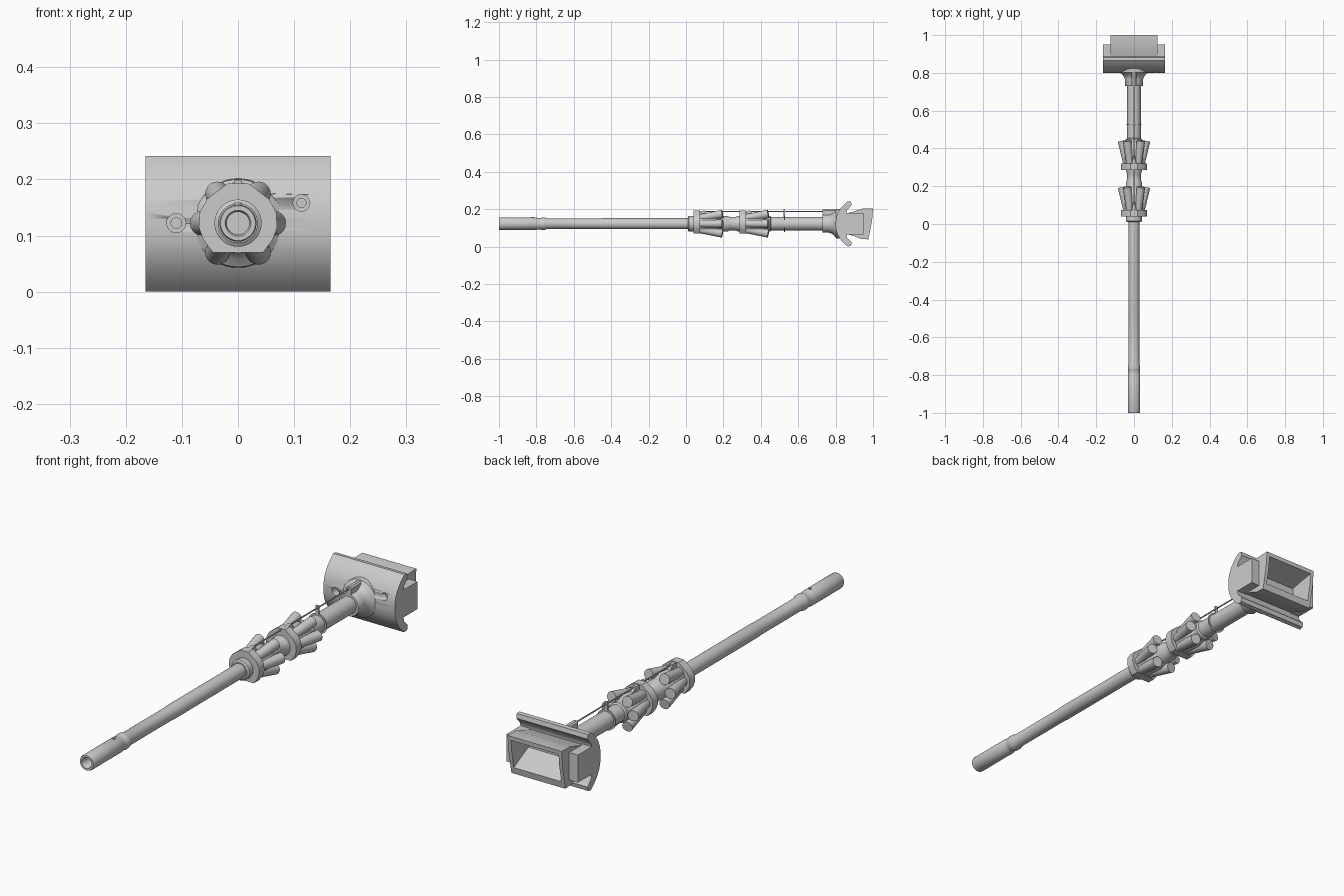
import bpy, bmesh, math
from mathutils import Vector

if "Cube" in bpy.data.objects:
    bpy.data.objects.remove(bpy.data.objects["Cube"])

ZC = 0.122  # height of the long axis
grey = bpy.data.materials.new("mid grey")
grey.diffuse_color = (0.6, 0.6, 0.6, 1)
grey.use_nodes = True
grey.node_tree.nodes["Principled BSDF"].inputs["Base Color"].default_value = grey.diffuse_color


def finish(name, bm, angle=35):
    bmesh.ops.recalc_face_normals(bm, faces=bm.faces[:])
    me = bpy.data.meshes.new(name)
    bm.to_mesh(me)
    bm.free()
    ob = bpy.data.objects.new(name, me)
    bpy.context.collection.objects.link(ob)
    me.materials.append(grey)
    bpy.ops.object.select_all(action='DESELECT')
    ob.select_set(True)
    bpy.context.view_layer.objects.active = ob
    bpy.ops.object.shade_smooth_by_angle(angle=math.radians(angle))
    return ob


def lathe(name, profile, n=48):
    """Closed solid of revolution about the long axis from (radius, y) points."""
    bm = bmesh.new()
    rings = []
    for r, y in profile:
        rings.append([bm.verts.new((r * math.cos(2 * math.pi * i / n), y,
                                    ZC + r * math.sin(2 * math.pi * i / n)))
                      for i in range(n)])
    for a, b in zip(rings, rings[1:]):
        for i in range(n):
            j = (i + 1) % n
            bm.faces.new((a[i], a[j], b[j], b[i]))
    bm.faces.new(rings[0])
    bm.faces.new(rings[-1])
    return finish(name, bm)


def extrude(name, pts, place, lo, hi):
    """Prism from a 2D outline; place(u, v, t) gives the 3D position."""
    bm = bmesh.new()
    a = [bm.verts.new(place(u, v, lo)) for u, v in pts]
    b = [bm.verts.new(place(u, v, hi)) for u, v in pts]
    bm.faces.new(a)
    bm.faces.new(b)
    for i in range(len(pts)):
        j = (i + 1) % len(pts)
        bm.faces.new((a[i], a[j], b[j], b[i]))
    return finish(name, bm)


def along_x(u, v, t):
    return (t, u, v)


def along_y(u, v, t):
    return (u, t, v)


def rod(name, p, q, r1, r2, n=20):
    p, q = Vector(p), Vector(q)
    bm = bmesh.new()
    bmesh.ops.create_cone(bm, cap_ends=True, segments=n, radius1=r1,
                          radius2=r2, depth=(q - p).length)
    rot = (q - p).to_track_quat('Z', 'Y').to_matrix()
    for v in bm.verts:
        v.co = rot @ v.co + (p + q) / 2
    return finish(name, bm)


def cut(target, cutter):
    m = target.modifiers.new("cut", 'BOOLEAN')
    m.operation = 'DIFFERENCE'
    m.solver = 'EXACT'
    m.object = cutter
    cutter.hide_render = True
    cutter.hide_set(True)


# Hollow handle end and long shaft
lathe("shaft", [(0.020, -0.90), (0.020, -0.995), (0.023, -1.0), (0.031, -1.0),
                (0.033, -0.995), (0.033, -0.80), (0.031, -0.795),
                (0.031, -0.775), (0.033, -0.77), (0.033, -0.755),
                (0.028, -0.74), (0.028, -0.46), (0.0295, -0.45),
                (0.0295, 0.05)])
rod("handle_button", (0, -0.82, ZC + 0.025), (0, -0.82, ZC + 0.037), 0.006, 0.006)

# Upper tube with waists and shoulders
lathe("upper_tube", [(0.035, 0.01), (0.042, 0.015), (0.042, 0.22),
                     (0.036, 0.235), (0.036, 0.265), (0.042, 0.28),
                     (0.042, 0.45), (0.036, 0.455), (0.036, 0.76)])

# Two flared grips: clipped ring with six splayed pegs
half = [(0.045, 0.07), (0.062, 0.093), (0.070, 0.115), (0.068, 0.142),
        (0.055, 0.165), (0.038, 0.178), (0.018, 0.193)]
outline = half + [(-x, z) for x, z in reversed(half)]
for g, y0 in (("front", 0.04), ("rear", 0.285)):
    extrude(g + "_grip_ring", outline, along_y, y0, y0 + 0.035)
    lathe(g + "_grip_core", [(0.050, y0 + 0.03), (0.052, y0 + 0.08),
                             (0.054, y0 + 0.12), (0.042, y0 + 0.145)])
    for i, deg in enumerate((55, 0, -55, 125, 180, 235)):
        c, s = math.cos(math.radians(deg)), math.sin(math.radians(deg))
        rod(f"{g}_grip_peg_{i + 1}",
            (0.036 * c, y0 + 0.025, ZC + 0.036 * s),
            (0.064 * c, y0 + 0.155, ZC + 0.064 * s), 0.019, 0.022)
    # raised wire guide on top
    extrude(g + "_wire_guide",
            [(y0, ZC + 0.03), (y0, ZC + 0.066), (y0 + 0.06, ZC + 0.070),
             (y0 + 0.09, ZC + 0.03)], along_x, -0.008, 0.008)

# Control wire and its clip
rod("control_wire", (0, 0.06, 0.188), (0, 0.76, 0.188), 0.003, 0.003, 10)
lathe("wire_clip", [(0.043, 0.523), (0.043, 0.528)])
extrude("wire_clip_tab", [(-0.007, 0.155), (0.007, 0.155), (0.007, 0.198),
                          (-0.007, 0.198)], along_y, 0.522, 0.529)

# Neck flaring into the head
lathe("neck", [(0.046, 0.73), (0.048, 0.733), (0.048, 0.765), (0.053, 0.78),
               (0.064, 0.793), (0.078, 0.803), (0.080, 0.83)])
extrude("neck_wire_block", [(-0.012, 0.15), (0.012, 0.15), (0.012, 0.192),
                            (0.006, 0.198), (-0.006, 0.198), (-0.012, 0.192)],
        along_y, 0.73, 0.81)

# Curved head shell
arc = []
for i in range(25):
    t = -1 + i / 12
    arc.append((0.80 + 0.065 * abs(t) ** 2.4, 0.121 + 0.121 * t))
shell = extrude("head_shell", arc + [(0.882, 0.240), (0.886, 0.222),
                                     (0.862, 0.195), (0.858, 0.18),
                                     (0.858, 0.065), (0.862, 0.047),
                                     (0.886, 0.022), (0.882, 0.004)],
                along_x, -0.165, 0.165)
for i, (x, z, r) in enumerate(((-0.11, 0.122, 0.017), (0.113, 0.158, 0.015))):
    cut(shell, rod(f"screw_hole_cutter_{i + 1}", (x, 0.77, z), (x, 0.84, z), r, r))
    rod(f"screw_{i + 1}", (x, 0.825, z), (x, 0.85, z), r * 0.6, r * 0.6)

# Jaw block and end blocks, with a sloped pocket open at the back
jaw = extrude("jaw_block", [(0.85, 0.175), (0.90, 0.188), (0.94, 0.202),
                            (1.0, 0.204), (0.995, 0.14), (0.975, 0.038),
                            (0.93, 0.042), (0.90, 0.055), (0.85, 0.07)],
              along_x, -0.125, 0.125)
pocket = extrude("pocket_cutter", [(1.05, 0.195), (0.93, 0.175), (0.885, 0.165),
                                   (0.885, 0.115), (1.05, 0.03)],
                 along_x, -0.11, 0.11)
cut(jaw, pocket)
for side, s in (("left", -1), ("right", 1)):
    lo, hi = sorted((0.12 * s, 0.165 * s))
    extrude(side + "_end_block", [(0.85, 0.065), (0.95, 0.065), (0.95, 0.18),
                                  (0.85, 0.18)], along_x, lo, hi)
